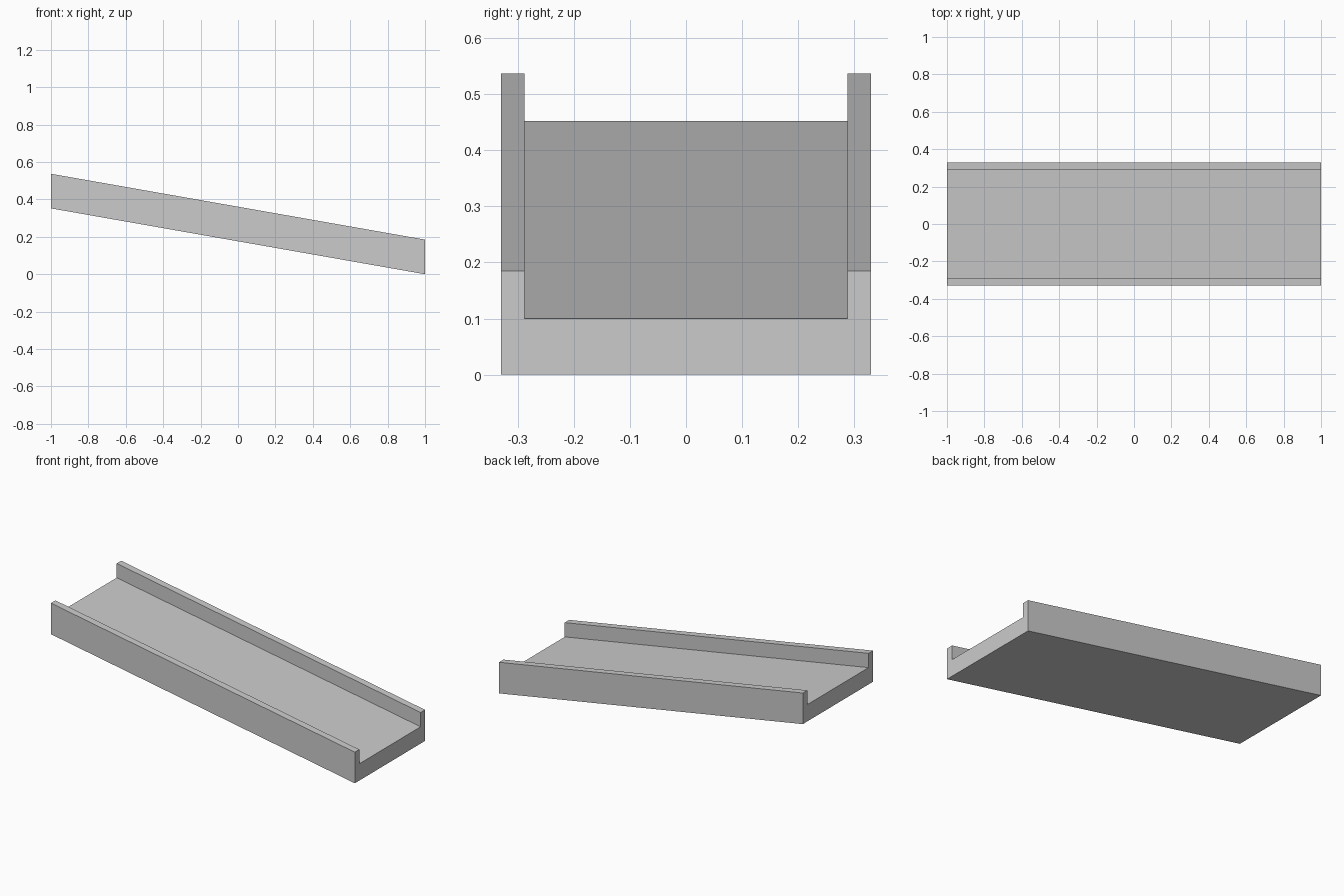
import bpy
import bmesh

if "Cube" in bpy.data.objects:
    bpy.data.objects.remove(bpy.data.objects["Cube"], do_unlink=True)

# Single plain grey
grey = bpy.data.materials.new("light_grey")
grey.use_nodes = True
colour = (0.6, 0.6, 0.6, 1.0)
grey.diffuse_color = colour
grey.node_tree.nodes["Principled BSDF"].inputs["Base Color"].default_value = colour

HALF_LENGTH = 1.0
HALF_WIDTH = 0.33
INNER = 0.288
FLOOR = 0.10
WALL = 0.185
RISE = 0.352

# U-shaped cross-section (y, z), mirrored from one half
half = [(HALF_WIDTH, 0), (HALF_WIDTH, WALL), (INNER, WALL), (INNER, FLOOR)]
profile = half + [(-y, z) for y, z in reversed(half)]

# Channel: section at the low end, extruded up the slope with vertical ends
bm = bmesh.new()
low_end = bm.faces.new([bm.verts.new((HALF_LENGTH, y, z)) for y, z in profile])
swept = bmesh.ops.extrude_face_region(bm, geom=[low_end], use_keep_orig=True)
high_verts = [g for g in swept["geom"] if isinstance(g, bmesh.types.BMVert)]
bmesh.ops.translate(bm, verts=high_verts, vec=(-2 * HALF_LENGTH, 0, RISE))
bmesh.ops.recalc_face_normals(bm, faces=bm.faces)

mesh = bpy.data.meshes.new("sloped_channel")
bm.to_mesh(mesh)
bm.free()
mesh.materials.append(grey)
channel = bpy.data.objects.new("sloped_channel", mesh)
bpy.context.collection.objects.link(channel)
